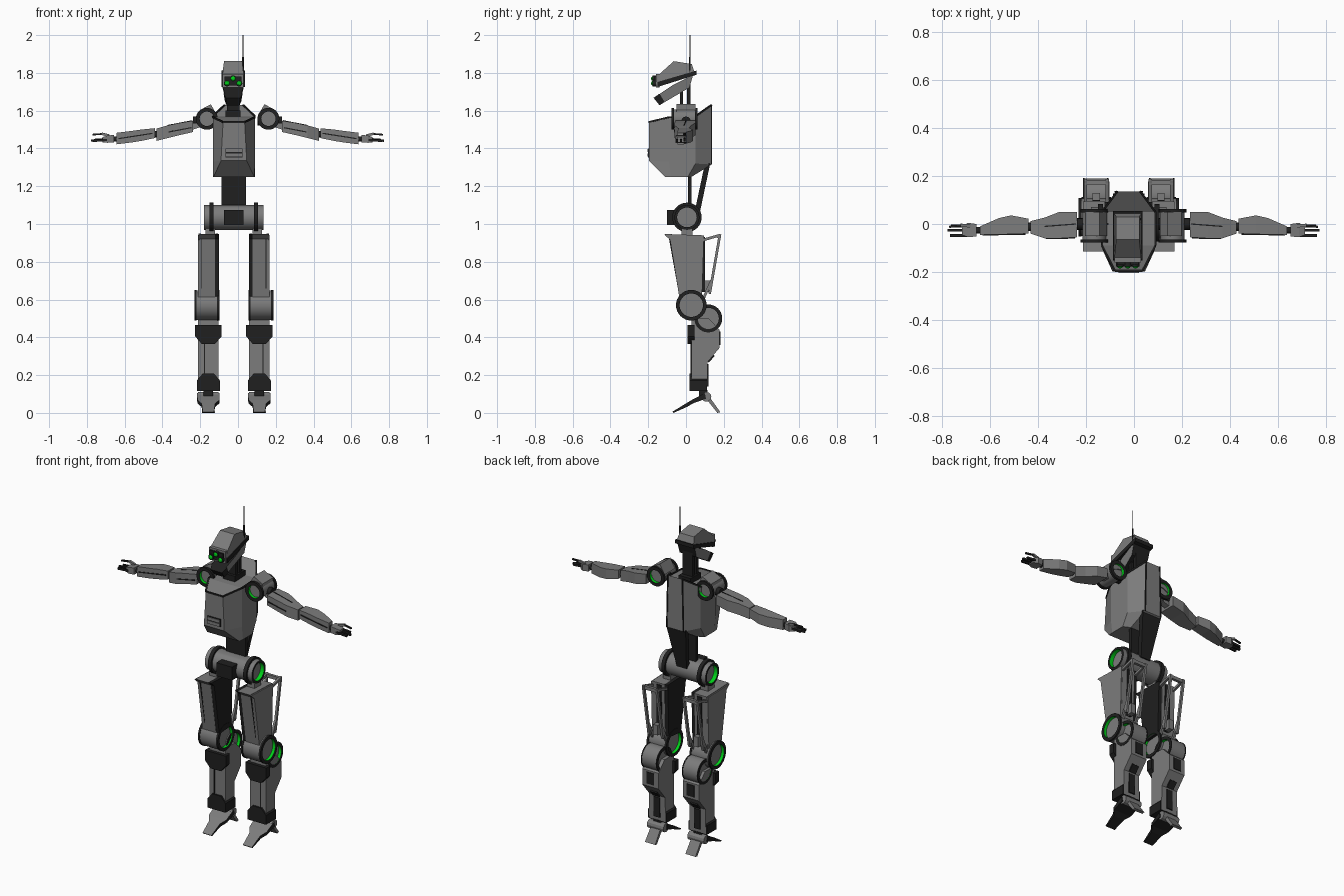
import bpy, bmesh, math
from mathutils import Vector

if "Cube" in bpy.data.objects:
    bpy.data.objects.remove(bpy.data.objects["Cube"])


def material(name, col):
    m = bpy.data.materials.new(name)
    m.diffuse_color = (*col, 1)
    m.use_nodes = True
    m.node_tree.nodes["Principled BSDF"].inputs["Base Color"].default_value = m.diffuse_color
    return m


GREY = material("grey_armor", (0.2, 0.2, 0.2))
DARK = material("dark_metal", (0.014, 0.014, 0.014))
GREEN = material("green_glow", (0.0, 0.65, 0.01))
MATS = [GREY, DARK, GREEN]
G, D, L = 0, 1, 2
C = -0.022      # body centre line
CA = -0.002     # arm centre line


def finish(name, bm, rule=None, smooth=True):
    bmesh.ops.recalc_face_normals(bm, faces=bm.faces[:])
    if rule:
        for f in bm.faces:
            f.material_index = rule(f)
    me = bpy.data.meshes.new(name)
    bm.to_mesh(me)
    bm.free()
    for m in MATS:
        me.materials.append(m)
    ob = bpy.data.objects.new(name, me)
    bpy.context.collection.objects.link(ob)
    if smooth:
        bpy.ops.object.select_all(action='DESELECT')
        ob.select_set(True)
        bpy.context.view_layer.objects.active = ob
        bpy.ops.object.shade_smooth_by_angle(angle=math.radians(28))
    return ob


def loft(name, rings, mat=G, strip=False, rule=None):
    """Skin equal-length rings and cap both ends."""
    bm = bmesh.new()
    vs = [[bm.verts.new(p) for p in r] for r in rings]
    n = len(vs[0])
    for a, b in zip(vs, vs[1:]):
        for i in range(n):
            j = (i + 1) % n
            bm.faces.new((a[i], a[j], b[j], b[i]))
    for r in (vs[0], vs[-1]):
        if strip:
            for i in range(n // 2 - 1):
                bm.faces.new((r[i], r[i + 1], r[n - 2 - i], r[n - 1 - i]))
        else:
            bm.faces.new(r)
    return finish(name, bm, rule or (lambda f: mat), smooth=False)


def slab(name, yz, x0, x1, mat=G, rule=None):
    return loft(name, [[(x, y, z) for y, z in yz] for x in (x0, x1)], mat, rule=rule)


def slab_y(name, xz, y0, y1, mat=G):
    return loft(name, [[(x, y, z) for x, z in xz] for y in (y0, y1)], mat)


def box(name, x0, x1, y0, y1, z0, z1, mat=G):
    return slab(name, [(y0, z0), (y1, z0), (y1, z1), (y0, z1)], x0, x1, mat)


def bar(name, p, q, w, mat=D, h=None):
    p, q = Vector(p), Vector(q)
    d = (q - p).normalized()
    side = d.cross(Vector((0, 0, 1)) if abs(d.z) < 0.95 else Vector((0, 1, 0))).normalized() * w / 2
    up = side.normalized().cross(d) * (h or w) / 2
    return loft(name, [[o + side + up, o - side + up, o - side - up, o + side - up] for o in (p, q)], mat)


def lathe(name, centre, axis, prof, mats, segs=32):
    """Spin (offset, radius) points around the x, y or z axis."""
    bm = bmesh.new()
    c = Vector(centre)
    k = 'xyz'.index(axis)
    rows = []
    for t, r in prof:
        row = []
        for i in range(segs if r > 0 else 1):
            a = math.tau * i / segs
            v = Vector((0, 0, 0))
            v[k], v[(k + 1) % 3], v[(k + 2) % 3] = t, r * math.cos(a), r * math.sin(a)
            row.append(bm.verts.new(c + v))
        rows.append(row)
    for a, b, m in zip(rows, rows[1:], mats):
        for i in range(segs):
            j = (i + 1) % segs
            vs = [a[i % len(a)], a[j % len(a)], b[j % len(b)], b[i % len(b)]]
            f = bm.faces.new(list(dict.fromkeys(vs)))
            f.material_index = m
    return finish(name, bm)


def joint(name, centre, axis, half, r, ri, body, rim=0.01, depth=0.018, rim_mat=D):
    """Drum with rimmed ends and glowing recessed walls."""
    a = [(-half + depth, 0), (-half + depth, ri), (-half, ri), (-half, r), (-half + rim, r), (-half + rim, body)]
    m = [G, L, D, rim_mat, rim_mat]
    return lathe(name, centre, axis, a + [(-t, q) for t, q in reversed(a)], m + [G] + m[::-1])


def rod(name, centre, axis, half, r, mat=D, segs=16):
    return lathe(name, centre, axis, [(-half, 0), (-half, r), (half, r), (half, 0)], [mat] * 3, segs)


# --- chest: eight-sided shell, top rising to the back
def octo(f, sf, sb, b):
    half = [f, sf, sb, b]       # (half width, y, z)
    return [(C + w, y, z) for w, y, z in half] + [(C - w, y, z) for w, y, z in half[::-1]]


top = octo((.057, -.195, 1.54), (.111, -.09, 1.565), (.111, .05, 1.57), (.048, .135, 1.63))
loft("chest", [
    octo((.108, -.11, 1.25), (.111, -.08, 1.25), (.111, .01, 1.25), (.07, .03, 1.25)),
    octo((.068, -.197, 1.335), (.111, -.09, 1.33), (.111, .05, 1.32), (.055, .135, 1.315)),
    top], strip=True)
for i in (0, 1, 2, 4, 5, 6, 7):
    if i != 7:
        bar("collar_seam", top[i], top[i + 1], .009)
bar("collar_seam_front", top[0], top[7], .009)
for s in (-1, 1):
    bar("back_seam", (C + s * .048, .135, 1.63), (C + s * .055, .135, 1.315), .007)
box("chest_vent", C - .045, C + .045, -.201, -.19, 1.353, 1.40, D)
for z in (1.366, 1.388):
    box("vent_slat", C - .042, C + .042, -.205, -.19, z - .008, z + .008)

# --- spine
box("spine_front", C - .065, C + .065, .01, .03, 1.08, 1.26, D)
loft("spine_back", [[(C - w, y, z), (C + w, y, z), (C + w, y + .028, z), (C - w, y + .028, z)]
                    for w, y, z in ((.032, .045, 1.06), (.065, .1, 1.32))], D)

# --- pelvis drum
joint("pelvis", (C, .005, 1.035), 'x', .157, .066, .052, .066, depth=.025, rim_mat=G)
for s in (-1, 1):
    rod("pelvis_ring", (C + s * .118, .005, 1.035), 'x', .011, .078, D, 32)
box("pelvis_block", C - .052, C + .052, -.1, -.03, .995, 1.075, D)

# --- neck and head
HC = -.026
box("neck_front", HC - .033, HC + .033, -.033, -.016, 1.56, 1.74, D)
box("neck_back", HC - .033, HC + .033, .004, .024, 1.56, 1.77, D)
box("neck_base", HC - .04, HC + .04, -.05, .05, 1.55, 1.6, D)
hp = [(-.15, 1.745), (-.145, 1.79), (-.065, 1.862), (.03, 1.847), (.047, 1.8)]
hw = [.058, .056, .048, .048, .058]
loft("helmet", [[(HC + s * w, y, z) for (y, z), w in zip(hp, hw)] for s in (-1, 1)])
slab("visor_band", [(-.152, 1.725), (-.15, 1.752), (.055, 1.812), (.055, 1.79)], HC - .062, HC + .062, D)
box("face_plate", HC - .055, HC + .055, -.16, -.14, 1.722, 1.795)
box("visor", HC - .045, HC + .045, -.17, -.15, 1.733, 1.782, D)
jp = [(-.17, 1.668), (-.135, 1.632), (.018, 1.722), (.038, 1.79), (-.07, 1.735)]
jw = [.036, .034, .056, .058, .058]
loft("jaw", [[(HC + s * w, y, z) for (y, z), w in zip(jp, jw)] for s in (-1, 1)],
     rule=lambda f: G if abs(f.normal.x) > .6 else D)
loft("chin_guard", [[(HC + s * w, y, z) for y, z, w in
                     ((-.172, 1.668, .038), (-.14, 1.628, .034), (-.115, 1.648, .043), (-.14, 1.69, .05))]
                    for s in (-1, 1)], D)
for dx, z in ((0, 1.77), (-.032, 1.745), (.032, 1.745)):
    rod("eye_socket", (HC + dx, -.165, z), 'y', .012, .017, D)
    lathe("eye", (HC + dx, -.177, z), 'y', [(-.009, 0), (-.006, .008), (0, .013), (.005, .013)], [L] * 3, 16)
rod("antenna_base", (.026, .02, 1.835), 'z', .05, .005, D, 8)
rod("antenna", (.026, .02, 1.92), 'z', .08, .0025, D, 8)


# --- arms
def limb(name, s, secs, mat=G):
    loft(name, [[(CA + s * x, a, e), (CA + s * x, b, e), (CA + s * x, b, f), (CA + s * x, a, f)]
                for x, a, b, e, f in secs], mat)


for s in (-1, 1):
    X = lambda x: CA + s * x
    joint("shoulder_joint", (X(.163), -.008, 1.557), 'y', .07, .058, .038, .05, rim=.014)
    slab_y("shoulder_armor", [(X(x), z) for x, z in
           ((.11, 1.578), (.142, 1.634), (.2, 1.603), (.21, 1.55), (.165, 1.57))], -.05, .05)
    rod("shoulder_axle", (X(.17), 0, 1.545), 'x', .065, .024)
    bar("arm_link", (X(.2), -.003, 1.53), (X(.26), -.003, 1.51), .035, G)
    limb("upper_arm", s, ((.235, -.055, .05, 1.487, 1.547), (.31, -.06, .05, 1.47, 1.535),
                          (.37, -.06, .027, 1.455, 1.522), (.43, -.04, .012, 1.44, 1.505)))
    bar("upper_arm_seam", (X(.245), -.058, 1.51), (X(.365), -.06, 1.487), .006, D)
    bar("upper_arm_ridge", (X(.24), .0, 1.547), (X(.37), -.01, 1.522), .005, D)
    rod("elbow", (X(.433), -.012, 1.475), 'x', .012, .018)
    limb("forearm", s, ((.438, -.04, .022, 1.455, 1.507), (.51, -.042, .036, 1.44, 1.5),
                        (.56, -.044, .025, 1.432, 1.493), (.64, -.045, -.01, 1.422, 1.483)))
    bar("forearm_seam", (X(.45), -.042, 1.48), (X(.63), -.045, 1.452), .006, D)
    rod("wrist", (X(.645), -.026, 1.45), 'x', .015, .014)
    limb("palm", s, ((.655, -.052, .0, 1.432, 1.472), (.69, -.055, .005, 1.43, 1.468),
                     (.715, -.045, -.01, 1.432, 1.46)))
    for y, z, x1 in ((-.048, 1.44, .765), (-.026, 1.441, .775), (-.008, 1.445, .76)):
        bar("finger", (X(.69), y, z + .005), (X(x1), y, z), .012, D)
    bar("thumb", (X(.68), -.008, 1.468), (X(.72), -.005, 1.478), .013, G)
    bar("thumb_tip", (X(.715), -.005, 1.477), (X(.768), -.012, 1.473), .009, D)

# --- legs
for s in (-1, 1):
    X = lambda x: C + s * x
    box("hip_link", X(.1), X(.15), -.025, .035, .92, .975)
    thigh = [(-.115, .947), (.095, .94), (.085, .62), (-.035, .61), (-.085, .92)]
    slab("thigh", thigh, X(.1), X(.183))
    slab("thigh_inner", [(y * .97, z) for y, z in thigh], X(.079), X(.1), D)
    slab("thigh_trim", [(y * .99, z - .004) for y, z in thigh], X(.183), X(.19))
    bar("thigh_line", (X(.17), -.087, .92), (X(.17), -.037, .64), .005, D)
    # open frame behind the thigh
    for x in (.09, .18):
        bar("thigh_frame", (X(x), .18, .945), (X(x), .125, .63), .014, G)
        bar("thigh_frame_top", (X(x), .09, .915), (X(x), .183, .942), .014, G)
        bar("thigh_frame_low", (X(x), .09, .6), (X(x), .135, .70), .014, G)
    box("thigh_frame_cross", X(.085), X(.185), .165, .182, .925, .945)
    box("thigh_back_strip", X(.12), X(.15), .085, .1, .64, .93, D)
    box("thigh_back_tab", X(.12), X(.15), .09, .13, .64, .7)
    # knee drums
    joint("knee_upper", (X(.143), .028, .57), 'x', .066, .081, .062, .078, rim=.012)
    joint("knee_lower", (X(.137), .118, .5), 'x', .053, .074, .056, .072, rim=.006)
    # lower leg
    slab("shin", [(.028, .5), (.12, .5), (.178, .44), (.178, .345), (.115, .27), (.112, .12), (.028, .12)],
         X(.081), X(.189))
    bar("shin_line", (X(.155), .027, .38), (X(.155), .027, .19), .005, D)
    box("calf_vent", X(.11), X(.16), .17, .182, .36, .43, D)
    bar("calf_strip", (X(.135), .148, .305), (X(.135), .118, .27), .045, D, .01)
    box("heel_strip", X(.115), X(.155), .105, .119, .14, .26, D)
    slab_y("knee_guard", [(X(.135 + x), z) for x, z in ((-.07, .465), (.07, .465), (.07, .405),
           (.035, .365), (-.035, .365), (-.07, .405))], .008, .045, D)
    slab_y("ankle_guard", [(X(.135 + x), z) for x, z in ((-.061, .117), (.061, .117), (.061, .172),
           (.03, .208), (-.03, .208), (-.061, .172))], .018, .112, D)
    # foot
    box("ankle", X(.11), X(.16), .07, .115, .08, .12, D)
    rod("foot_hub", (X(.135), .108, .085), 'x', .055, .026, G, 12)
    loft("front_toe", [[(X(.135 - w), y, z), (X(.135 + w), y, z), (X(.135 + w), y + .006, z - t),
                        (X(.135 - w), y + .006, z - t)] for w, y, z, t in
                       ((.06, .1, .105, .03), (.058, .03, .068, .018), (.036, .0, .05, .018), (.03, -.072, .006, .006))],
         rule=lambda f: G if f.normal.z > .3 else D)
    loft("back_toe", [[(X(.135 - w), y, z), (X(.135 + w), y, z), (X(.135 + w), y - .016, z - t),
                       (X(.135 - w), y - .016, z - t)] for w, y, z, t in
                      ((.032, .12, .09, .012), (.034, .182, .004, .004))])
